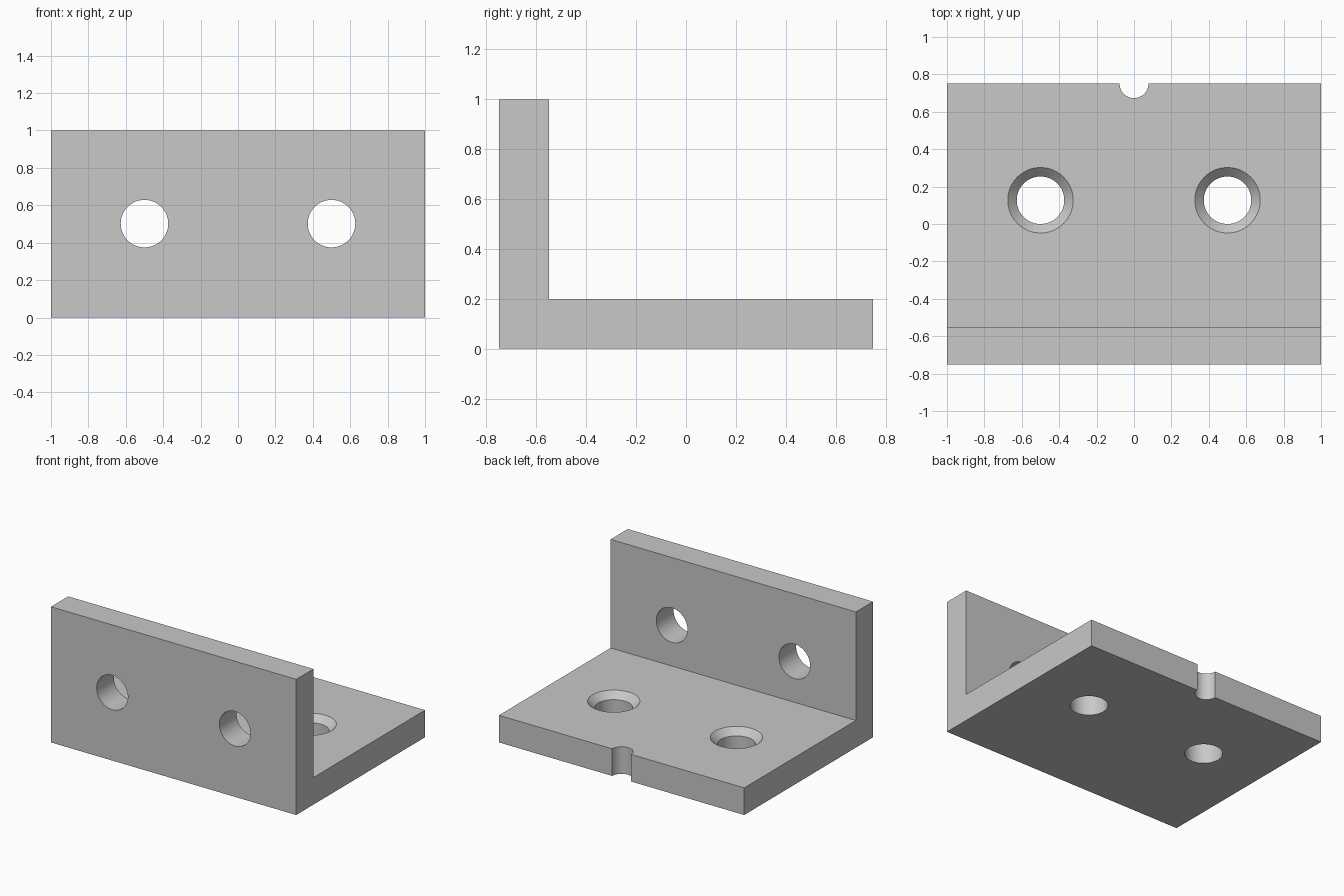
import bpy, bmesh, math
from mathutils import Matrix

default = bpy.data.objects.get("Cube")
if default:
    bpy.data.objects.remove(default, do_unlink=True)

WIDTH, DEPTH, HEIGHT, THICK = 2.0, 1.5, 1.0, 0.2
HOLE_R, SINK_R, NOTCH_R = 0.127, 0.175, 0.077
HOLE_X, FLOOR_Y, WALL_Z = 0.5, 0.127, 0.502
SIDES = 64

grey = bpy.data.materials.new("plain grey")
grey.use_nodes = True
colour = (0.58, 0.58, 0.58, 1)
grey.diffuse_color = colour
grey.node_tree.nodes["Principled BSDF"].inputs["Base Color"].default_value = colour


def make_object(name, bm):
    bmesh.ops.recalc_face_normals(bm, faces=bm.faces)
    mesh = bpy.data.meshes.new(name)
    bm.to_mesh(mesh)
    bm.free()
    mesh.materials.append(grey)
    obj = bpy.data.objects.new(name, mesh)
    bpy.context.collection.objects.link(obj)
    return obj


def turned_solid(name, profile, matrix):
    """Closed solid of revolution about z from (radius, height) rings."""
    bm = bmesh.new()
    rings = [[bm.verts.new((r * math.cos(a), r * math.sin(a), z))
              for a in (math.tau * i / SIDES for i in range(SIDES))]
             for r, z in profile]
    for low, high in zip(rings, rings[1:]):
        for i in range(SIDES):
            j = (i + 1) % SIDES
            bm.faces.new((low[i], low[j], high[j], high[i]))
    bm.faces.new(rings[0])
    bm.faces.new(rings[-1])
    bm.transform(matrix)
    return make_object(name, bm)


# L-shaped bracket: side profile extruded across the width
front, back = -DEPTH / 2, DEPTH / 2
profile = [(front, 0), (back, 0), (back, THICK), (front + THICK, THICK),
           (front + THICK, HEIGHT), (front, HEIGHT)]
bm = bmesh.new()
face = bm.faces.new([bm.verts.new((-WIDTH / 2, y, z)) for y, z in profile])
extruded = bmesh.ops.extrude_face_region(bm, geom=[face])["geom"]
bmesh.ops.translate(bm, vec=(WIDTH, 0, 0),
                    verts=[v for v in extruded if isinstance(v, bmesh.types.BMVert)])
bracket = make_object("angle_bracket", bm)

# Cutters: countersunk floor holes, straight wall holes, rear edge notch
sink = SINK_R - HOLE_R
floor_hole = [(HOLE_R, -0.1), (HOLE_R, THICK - sink), (SINK_R + 0.05, THICK + 0.05)]
wall_hole = [(HOLE_R, -0.2), (HOLE_R, 0.2)]
notch = [(NOTCH_R, -0.1), (NOTCH_R, THICK + 0.1)]
sideways = Matrix.Rotation(math.pi / 2, 4, "X")
cutters = [turned_solid("notch_cutter", notch, Matrix.Translation((0, back, 0)))]
for x in (-HOLE_X, HOLE_X):
    cutters.append(turned_solid("floor_hole_cutter", floor_hole,
                                Matrix.Translation((x, FLOOR_Y, 0))))
    cutters.append(turned_solid("wall_hole_cutter", wall_hole,
                                Matrix.Translation((x, front + THICK / 2, WALL_Z)) @ sideways))

# Cut the openings, then discard the cutters
bpy.ops.object.select_all(action="DESELECT")
bpy.context.view_layer.objects.active = bracket
bracket.select_set(True)
for cutter in cutters:
    cutter.hide_render = True
    cut = bracket.modifiers.new(cutter.name, "BOOLEAN")
    cut.operation, cut.solver, cut.object = "DIFFERENCE", "EXACT", cutter
    bpy.ops.object.modifier_apply(modifier=cut.name)
    bpy.data.objects.remove(cutter, do_unlink=True)

# Smooth hole walls, sharp edges everywhere else
bpy.ops.object.shade_smooth_by_angle(angle=math.radians(30))
